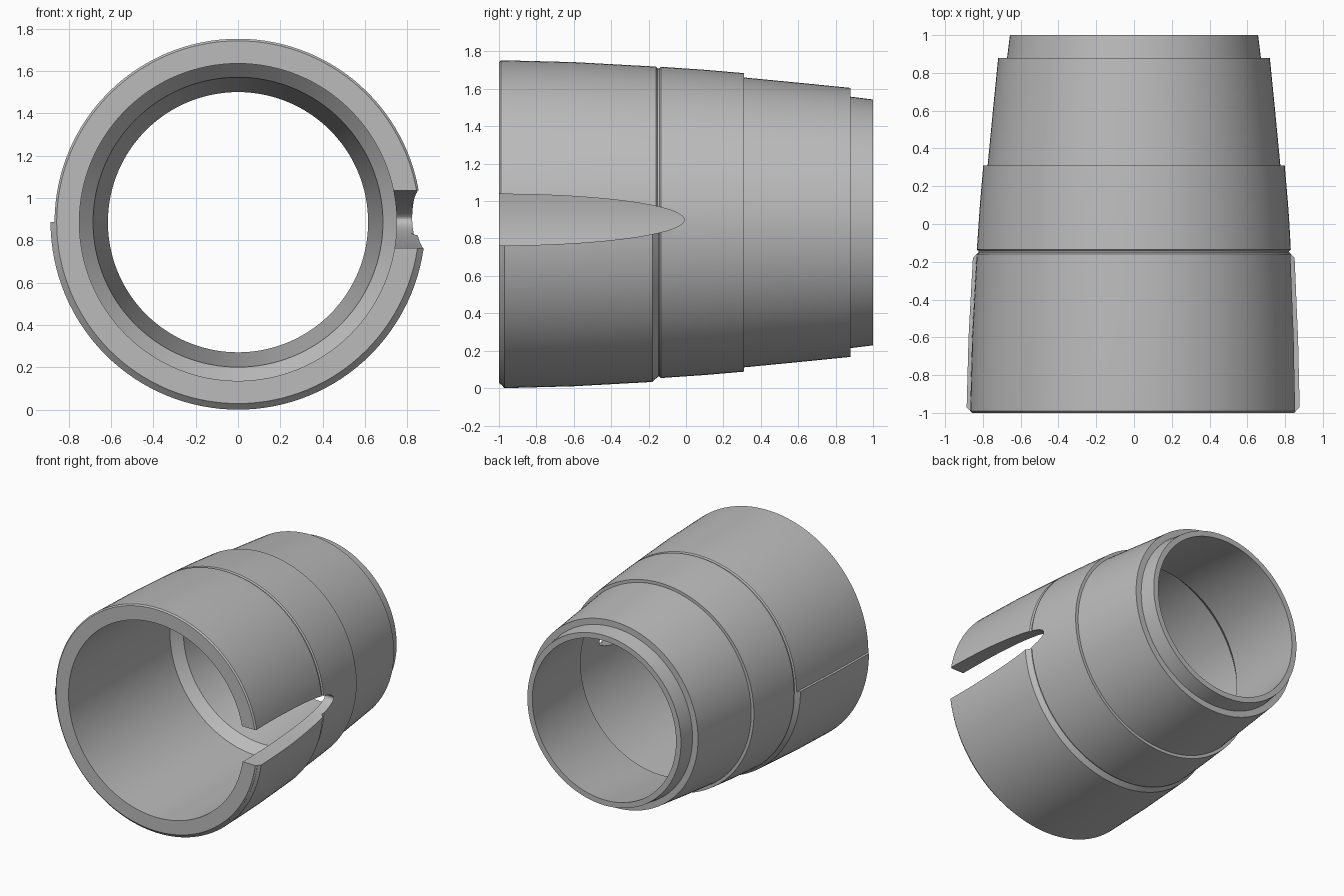
import bpy, bmesh, math
from mathutils import Matrix

cube = bpy.data.objects.get("Cube")
if cube:
    bpy.data.objects.remove(cube, do_unlink=True)

AXIS_Z = 0.886
SEGMENTS = 128

grey = bpy.data.materials.new("plain_grey")
grey.use_nodes = True
grey.diffuse_color = (0.5, 0.5, 0.5, 1)
grey.node_tree.nodes["Principled BSDF"].inputs["Base Color"].default_value = (0.5, 0.5, 0.5, 1)


def make_object(name, bm):
    bmesh.ops.recalc_face_normals(bm, faces=bm.faces)
    mesh = bpy.data.meshes.new(name)
    bm.to_mesh(mesh)
    bm.free()
    mesh.materials.append(grey)
    obj = bpy.data.objects.new(name, mesh)
    bpy.context.collection.objects.link(obj)
    return obj


def revolve(name, profile, start, sweep):
    """Turn a closed (y, radius) profile around the lengthwise axis."""
    full = sweep >= math.tau - 0.001
    steps = round(SEGMENTS * sweep / math.tau)
    bm = bmesh.new()
    rings = []
    for i in range(steps if full else steps + 1):
        a = start + sweep * i / steps
        rings.append([bm.verts.new((r * math.cos(a), y, AXIS_Z + r * math.sin(a)))
                      for y, r in profile])
    pairs = list(zip(rings, rings[1:]))
    if full:
        pairs.append((rings[-1], rings[0]))
    else:
        bm.faces.new(rings[0])
        bm.faces.new(rings[-1])
    n = len(profile)
    for a, b in pairs:
        for j in range(n):
            k = (j + 1) % n
            bm.faces.new((a[j], a[k], b[k], b[j]))
    return make_object(name, bm)


def boolean(target, tool, operation):
    mod = target.modifiers.new("cut", "BOOLEAN")
    mod.object, mod.operation, mod.solver = tool, operation, "EXACT"
    bpy.context.view_layer.objects.active = target
    bpy.ops.object.modifier_apply(modifier=mod.name)
    bpy.data.objects.remove(tool, do_unlink=True)


# Stepped, gently tapering tube with a conical ledge inside
outer = [(-1, 0.857), (-0.99, 0.867), (-0.6, 0.857), (-0.16, 0.833),
         (-0.152, 0.823), (-0.143, 0.823), (-0.135, 0.832), (0.1, 0.816),
         (0.31, 0.798), (0.31, 0.775), (0.6, 0.747), (0.88, 0.719),
         (0.88, 0.672), (1, 0.657)]
inner = [(1, 0.615), (0.31, 0.685), (0.24, 0.75), (-1, 0.75)]
sleeve = revolve("tapered_sleeve", outer + inner, 0, math.tau)

# Raised lower half at the wide end
band = [(-1, 0.855), (-0.97, 0.886), (-0.6, 0.876), (-0.18, 0.853),
        (-0.148, 0.823), (-0.148, 0.8), (-1, 0.8)]
boolean(sleeve, revolve("raised_lower_band", band, math.pi, math.pi), "UNION")

# Rounded slot through one side wall
bm = bmesh.new()
bmesh.ops.create_cone(bm, cap_ends=True, segments=96, radius1=1, radius2=1, depth=0.8,
                      matrix=Matrix.Rotation(math.pi / 2, 4, "Y"))
bmesh.ops.scale(bm, vec=(1, 0.99, 0.137), verts=bm.verts)
bmesh.ops.translate(bm, vec=(0.9, -1, 0.9), verts=bm.verts)
slot = make_object("slot_cutter", bm)
slot.hide_render = True
boolean(sleeve, slot, "DIFFERENCE")

bpy.ops.object.select_all(action="DESELECT")
sleeve.select_set(True)
bpy.context.view_layer.objects.active = sleeve
bpy.ops.object.shade_smooth_by_angle(angle=math.radians(20))
